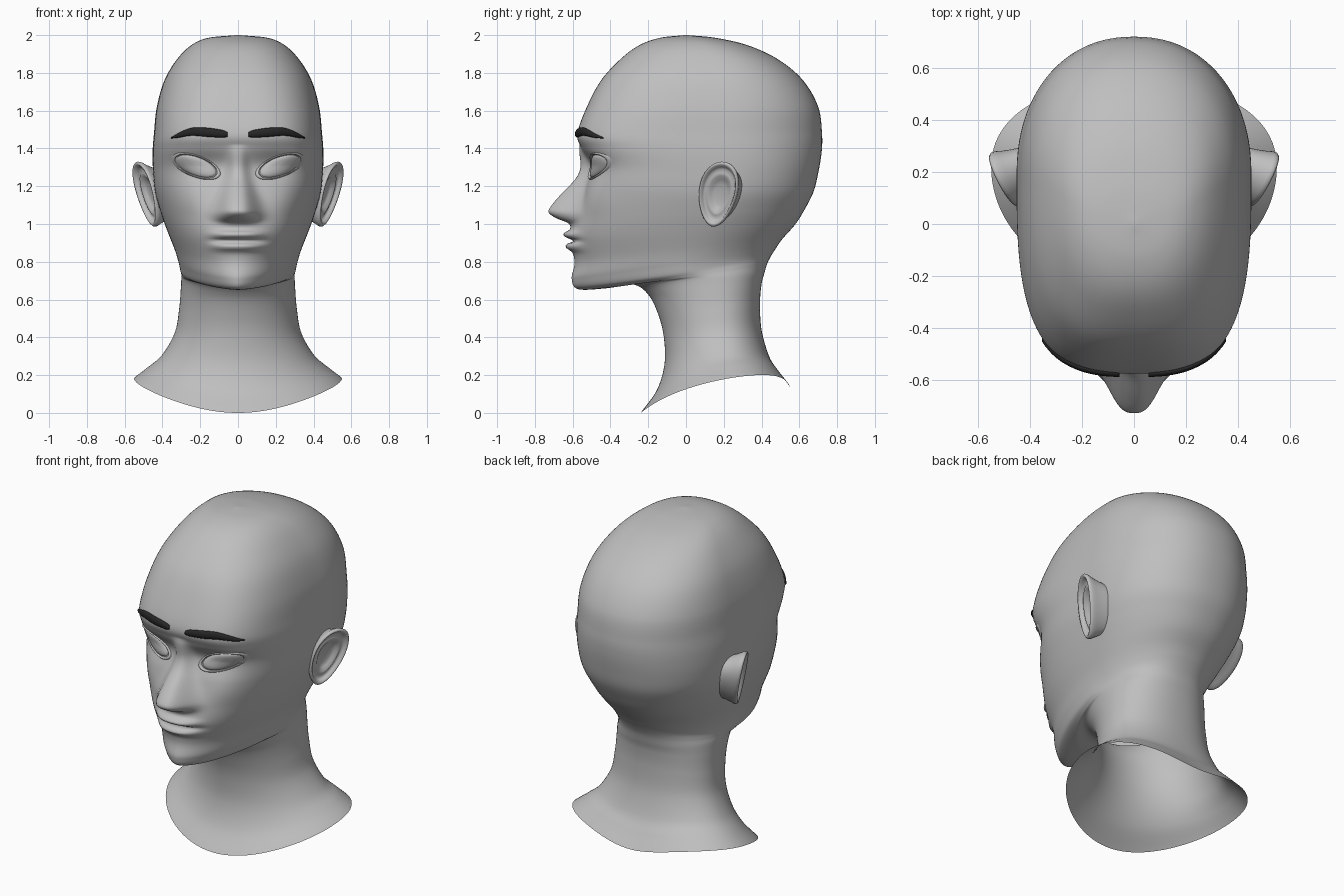
import bpy
import bmesh
from math import sin, cos, pi, exp
from mathutils import Vector
from mathutils.bvhtree import BVHTree

cube = bpy.data.objects.get("Cube")
if cube:
    bpy.data.objects.remove(cube, do_unlink=True)


def make_material(name, value):
    mat = bpy.data.materials.new(name)
    mat.use_nodes = True
    colour = (value, value, value, 1)
    mat.diffuse_color = colour
    shader = next(n for n in mat.node_tree.nodes if n.type == 'BSDF_PRINCIPLED')
    shader.inputs["Base Color"].default_value = colour
    shader.inputs["Roughness"].default_value = 0.7
    return mat


skin = make_material("plain_grey", 0.52)
hair = make_material("near_black", 0.02)


def spline(t, keys):
    """Smooth curve through (position, value) keys, clamped at both ends."""
    if t <= keys[0][0]:
        return keys[0][1]
    if t >= keys[-1][0]:
        return keys[-1][1]
    i = max(k for k in range(len(keys) - 1) if keys[k][0] <= t)

    def slope(k):
        a, b = keys[max(k - 1, 0)], keys[min(k + 1, len(keys) - 1)]
        return (b[1] - a[1]) / (b[0] - a[0])

    (t0, v0), (t1, v1) = keys[i], keys[i + 1]
    span = t1 - t0
    s = (t - t0) / span
    rise = s * s * (3 - 2 * s)
    return (v0 + (v1 - v0) * rise
            + span * s * (1 - s) * (slope(i) * (1 - s) - slope(i + 1) * s))


def loft(name, rings, material, cap_start=False, cap_end=False, side=1):
    """Skin a list of closed rings; side = -1 mirrors the part."""
    bm = bmesh.new()
    rows = [[bm.verts.new((p[0] * side, p[1], p[2])) for p in ring] for ring in rings]
    count = len(rows[0])
    for a, b in zip(rows, rows[1:]):
        for j in range(count):
            k = (j + 1) % count
            bm.faces.new((a[j], a[k], b[k], b[j]))
    if cap_start:
        bm.faces.new(rows[0])
    if cap_end:
        bm.faces.new(rows[-1])
    bmesh.ops.recalc_face_normals(bm, faces=bm.faces)
    mesh = bpy.data.meshes.new(name)
    bm.to_mesh(mesh)
    tree = BVHTree.FromBMesh(bm)
    bm.free()
    mesh.materials.append(material)
    mesh.shade_smooth()
    obj = bpy.data.objects.new(name, mesh)
    bpy.context.collection.objects.link(obj)
    return tree


# Head and neck sections: front z, front y, back z, back y, half width
SECTIONS = [
    (2, -.01, 2, .01, .01),
    (1.985, -.14, 1.985, .16, .16),
    (1.945, -.25, 1.945, .33, .25),
    (1.87, -.35, 1.87, .49, .325),
    (1.76, -.45, 1.76, .62, .39),
    (1.62, -.525, 1.62, .7, .43),
    (1.48, -.575, 1.48, .72, .445),
    (1.4, -.555, 1.38, .718, .452),
    (1.3, -.515, 1.27, .7, .45),
    (1.18, -.54, 1.17, .675, .44),
    (1.05, -.58, 1.08, .63, .41),
    (.93, -.61, 1, .58, .375),
    (.8, -.59, .92, .51, .335),
    (.71, -.605, .87, .475, .315),
    (.655, -.57, .83, .45, .305),
    (.66, -.42, .79, .43, .3),
    (.68, -.28, .74, .415, .3),
    (.62, -.195, .68, .4, .303),
    (.5, -.14, .58, .392, .312),
    (.38, -.115, .44, .4, .335),
    (.25, -.115, .3, .44, .4),
    (.12, -.155, .22, .49, .475),
    (0, -.24, .14, .55, .55),
]
COLUMNS = [list(enumerate(col)) for col in zip(*SECTIONS)]
SQUARENESS = [(0, 2), (3, 2.6), (6, 3.2), (8, 3), (10, 2.4), (12, 1.9), (14, 1.6), (17, 2), (22, 2)]
ARCH = [(0, 0), (18, 0), (20, .03), (22, .1)]
NOSE_DEPTH = [(.97, 0), (1.005, .03), (1.03, .1), (1.06, .15), (1.09, .15),
              (1.15, .12), (1.24, .062), (1.34, .035), (1.42, 0)]
NOSE_WIDTH = [(1, .1), (1.06, .105), (1.24, .06), (1.42, .04)]


def bell(v, centre, width):
    return exp(-((v - centre) / width) ** 2)


def features(x, z):
    """Forward relief of the face: nose, lips, cheekbones and eye sockets."""
    x = abs(x)
    nose = spline(z, NOSE_DEPTH) * exp(-(x / spline(z, NOSE_WIDTH)) ** 3)
    mouth = exp(-(x / .13) ** 4)
    lips = mouth * (.042 * bell(z, .945, .022) + .034 * bell(z, .88, .022)
                    - .025 * bell(z, .911, .009))
    cheek = .012 * bell(x, .27, .09) * bell(z, 1.13, .09)
    socket = .022 * bell(x, .195, .12) * bell(z, 1.31, .075)
    return nose + lips + cheek - socket


STEPS, HALF = 12, 64
head_rings = []
for row in range((len(SECTIONS) - 1) * STEPS + 1):
    t = row / STEPS
    zf, yf, zb, yb, width = [spline(t, col) for col in COLUMNS]
    centre = yf + (yb - yf) * .58
    arch = spline(t, ARCH)
    ring = []
    for j in range(2 * HALF):
        u = j / HALF
        angle = pi * u ** 1.4 if u <= 1 else -pi * (2 - u) ** 1.4
        front = cos(angle) > 0
        n = spline(t, SQUARENESS) if front else 2.2
        depth = centre - yf if front else yb - centre
        r = (abs(sin(angle) / width) ** n + abs(cos(angle) / depth) ** n) ** (-1 / n)
        x, y = r * sin(angle), centre - r * cos(angle)
        z = zf + (zb - zf) * (y - yf) / (yb - yf) + arch * sin(angle) ** 2
        if front:
            y -= features(x, z)
        ring.append((x, y, z))
    head_rings.append(ring)
surface = loft("head_and_neck", head_rings, skin, cap_start=True)


def face_y(x, z):
    """Depth of the face surface at a given x and z."""
    return surface.ray_cast(Vector((x, -2, z)), Vector((0, 1, 0)))[0].y


def eye_ring(scale, lift, count=40):
    """Almond outline laid on the face and lifted off it."""
    ring = []
    for k in range(count):
        a = 2 * pi * k / count
        x = .222 + scale * .115 * cos(a)
        z = 1.306 + scale * (.054 * sin(a) + .034 * cos(a))
        ring.append((x, face_y(x, z) - lift, z))
    return ring


def ear_ring(scale, lift, count=40):
    """Ear outline in a plane that flares outwards to the rear."""
    ring = []
    for k in range(count):
        a = 2 * pi * k / count
        u = scale * (.1 * cos(a) * (1 + .18 * sin(a)) + .022 * sin(a))
        v = scale * .172 * sin(a)
        ring.append((.487 + .45 * u + .2 * v + .9 * lift, .168 + u - .43 * lift, 1.158 + v))
    return ring


# Eyebrow spine height and half thickness along x
BROW_MID = [(.055, 1.474), (.15, 1.484), (.25, 1.487), (.355, 1.456)]
BROW_HALF = [(.055, .012), (.08, .02), (.2, .024), (.3, .015), (.355, .003)]


def brow_ring(x, count=12):
    mid, half = spline(x, BROW_MID), spline(x, BROW_HALF)
    y = face_y(x, mid)
    return [(x, y - .014 * cos(2 * pi * k / count), mid + half * sin(2 * pi * k / count))
            for k in range(count)]


EYE = [(1, -.015), (.92, .002), (.75, .013), (.5, .02), (.25, .024), (.03, .025)]
LID = [(1.16, -.008), (1.1, .006), (1.03, .012), (.98, .009), (.96, -.01)]
EAR = [(.03, -.035), (.3, -.035), (.45, -.028), (.56, -.014), (.66, -.012), (.76, -.02),
       (.84, -.008), (.9, .006), (.96, .008), (1, 0), (.99, -.014), (.92, -.035),
       (.82, -.075), (.72, -.13), (.6, -.18)]

for side, label in ((1, "left"), (-1, "right")):
    loft(label + "_eye", [eye_ring(*p) for p in EYE], skin, cap_end=True, side=side)
    loft(label + "_eyelid", [eye_ring(*p) for p in LID], skin, side=side)
    loft(label + "_ear", [ear_ring(*p) for p in EAR], skin, True, True, side)
    stations = [.055 + .3 * i / 24 for i in range(25)]
    loft(label + "_eyebrow", [brow_ring(x) for x in stations], hair, True, True, side)
